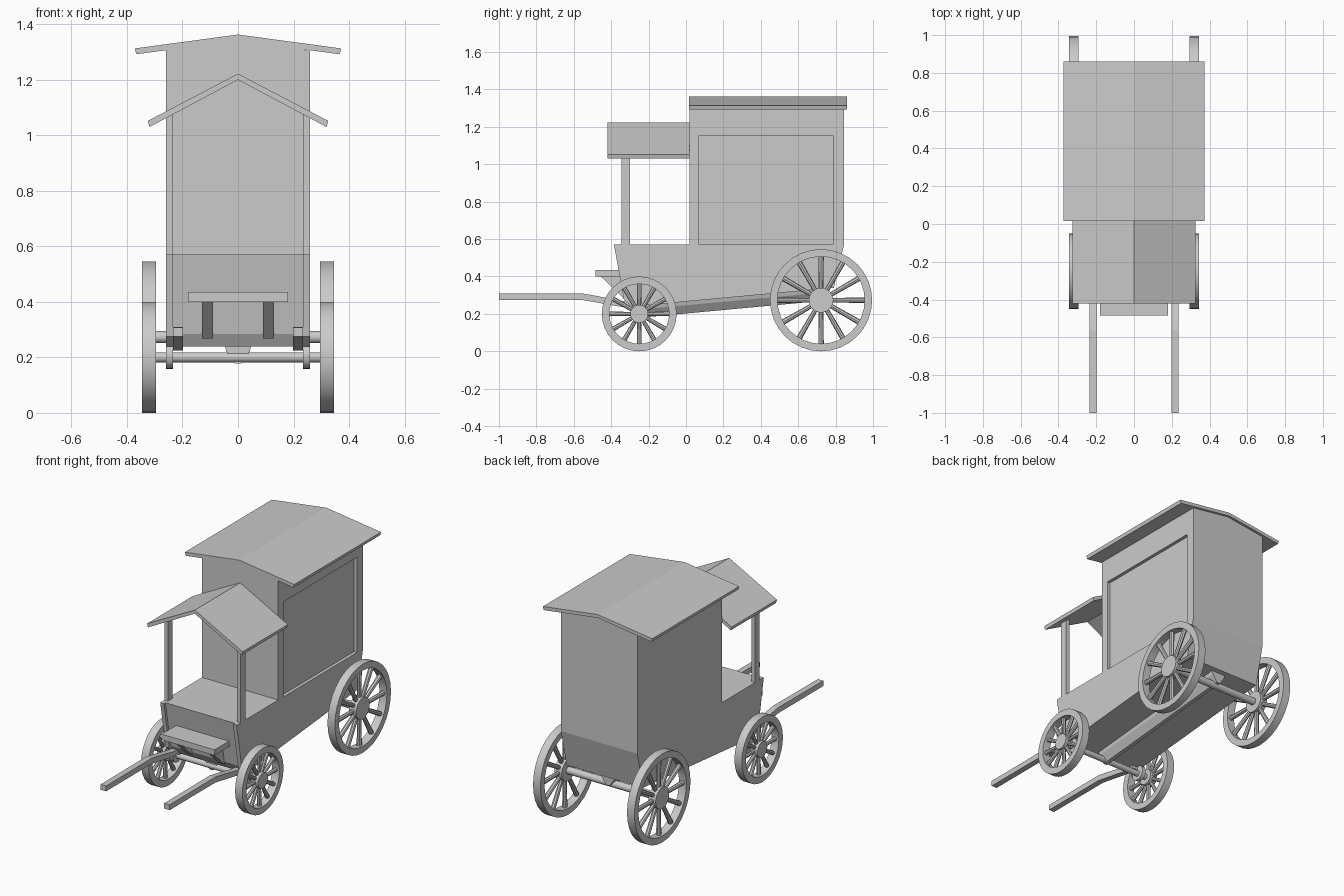
import bpy, bmesh, math
from mathutils import Matrix, Vector

cube = bpy.data.objects.get("Cube")
if cube:
    bpy.data.objects.remove(cube, do_unlink=True)

GREY = (0.6, 0.6, 0.6, 1.0)
mat = bpy.data.materials.new("plain grey")
mat.use_nodes = True
mat.diffuse_color = GREY
mat.node_tree.nodes["Principled BSDF"].inputs["Base Color"].default_value = GREY


def finish(name, bm, smooth=False):
    bmesh.ops.recalc_face_normals(bm, faces=bm.faces)
    mesh = bpy.data.meshes.new(name)
    bm.to_mesh(mesh)
    bm.free()
    mesh.materials.append(mat)
    obj = bpy.data.objects.new(name, mesh)
    bpy.context.collection.objects.link(obj)
    if smooth:
        bpy.ops.object.select_all(action='DESELECT')
        obj.select_set(True)
        bpy.context.view_layer.objects.active = obj
        bpy.ops.object.shade_smooth_by_angle(angle=math.radians(35))
    return obj


def prism(name, profile, a, b, axis='x'):
    """Extrude a (y, z) profile along x, or an (x, z) profile along y."""
    bm = bmesh.new()

    def place(p, t):
        return (t, p[0], p[1]) if axis == 'x' else (p[0], t, p[1])
    face = bm.faces.new([bm.verts.new(place(p, a)) for p in profile])
    out = bmesh.ops.extrude_face_region(bm, geom=[face])
    new = [v for v in out['geom'] if isinstance(v, bmesh.types.BMVert)]
    step = Vector((b - a, 0, 0)) if axis == 'x' else Vector((0, b - a, 0))
    bmesh.ops.translate(bm, vec=step, verts=new)
    return finish(name, bm)


def box(name, x, y, z):
    return prism(name, [(y[0], z[0]), (y[1], z[0]), (y[1], z[1]), (y[0], z[1])], *x)


def add_rod(bm, x0, x1, y, z, r, segs=24):
    m = Matrix.Translation(((x0 + x1) / 2, y, z)) @ Matrix.Rotation(math.pi / 2, 4, 'Y')
    bmesh.ops.create_cone(bm, cap_ends=True, segments=segs, radius1=r, radius2=r,
                          depth=abs(x1 - x0), matrix=m)


def rod(name, *args):
    bm = bmesh.new()
    add_rod(bm, *args)
    return finish(name, bm, True)


def wheel(name, side, y, r, rim, hub, spoke):
    bm = bmesh.new()
    x0, x1, xc = 0.295 * side, 0.345 * side, 0.32 * side
    # Rim
    ring = [bm.verts.new((x, y, r + d)) for x, d in
            ((x0, r - rim), (x1, r - rim), (x1, r), (x0, r))]
    edges = [bm.edges.new((ring[i], ring[(i + 1) % 4])) for i in range(4)]
    bmesh.ops.spin(bm, geom=ring + edges, cent=(0, y, r), axis=(1, 0, 0),
                   angle=math.tau, steps=32, use_merge=True)
    bmesh.ops.remove_doubles(bm, verts=bm.verts, dist=0.0001)
    # Hub and tapered spokes
    add_rod(bm, x0, x1, y, r, hub)
    length = r - rim * 0.7
    for i in range(12):
        m = (Matrix.Translation((xc, y, r)) @ Matrix.Rotation(math.tau * i / 12, 4, 'X')
             @ Matrix.Translation((0, 0, length / 2)))
        bmesh.ops.create_cone(bm, cap_ends=True, segments=8, radius1=spoke * 0.75,
                              radius2=spoke, depth=length, matrix=m)
    return finish(name, bm, True)


def gable_roof(name, half, ridge, eave, thick, y0, y1):
    inner = half - 0.006
    prism(name, [(-half, eave), (0, ridge), (half, eave), (inner, eave - thick),
                 (0, ridge - thick), (-inner, eave - thick)], y0, y1, 'y')


# Lower body: core, with side boards standing proud at the front
lower = [(0.845, 0.57), (0.79, 0.339), (-0.29, 0.239)]
prism("lower_body", lower + [(-0.318, 0.285), (-0.37, 0.57)], -0.235, 0.235)
for side, label in ((1, "left"), (-1, "right")):
    prism(label + "_side_board", lower + [(-0.332, 0.275), (-0.385, 0.57)],
          0.235 * side, 0.26 * side)

# Cabin with a recessed panel on its left side
prism("cabin", [(-0.26, 0.57), (0.24, 0.57), (0.24, 1.31), (0, 1.35), (-0.26, 1.308)],
      0.02, 0.845, 'y')
prism("left_panel_frame", [(0.02, 0.57), (0.07, 0.57), (0.07, 1.155), (0.785, 1.155),
                           (0.785, 0.57), (0.845, 0.57), (0.845, 1.308), (0.02, 1.308)],
      0.24, 0.26)

# Roofs
gable_roof("cabin_roof", 0.372, 1.363, 1.313, 0.021, 0.015, 0.86)
gable_roof("driver_roof", 0.325, 1.222, 1.052, 0.022, -0.42, 0.02)

# Footboard
box("footboard", (-0.18, 0.18), (-0.485, -0.335), (0.40, 0.435))

# Keel beam, sheared to follow the rising floor
keel = prism("keel_beam", [(-0.05, 0.25), (0.05, 0.25), (0.042, 0.222), (0.012, 0.178),
                           (-0.012, 0.178), (-0.042, 0.222)], -0.26, 0.76, 'y')
for v in keel.data.vertices:
    v.co.z += (v.co.y + 0.26) * 0.0926

# Axles
rod("front_axle", -0.33, 0.33, -0.25, 0.2, 0.018)
rod("rear_axle", -0.33, 0.33, 0.722, 0.273, 0.022)

# Paired parts
shaft = [(-1, 0.275), (-0.56, 0.275), (-0.5, 0.265), (-0.36, 0.24), (-0.25, 0.225),
         (-0.25, 0.258), (-0.36, 0.272), (-0.5, 0.3), (-0.56, 0.31), (-1, 0.308)]
for side, label in ((1, "left"), (-1, "right")):
    box(label + "_roof_post", (0.235 * side, 0.26 * side), (-0.345, -0.30), (0.57, 1.085))
    prism(label + "_footboard_bracket", [(-0.455, 0.40), (-0.33, 0.40), (-0.318, 0.268)],
          0.09 * side, 0.13 * side)
    prism(label + "_pulling_shaft", shaft, 0.198 * side, 0.235 * side)
    rod(label + "_axle_collar", 0.235 * side, 0.26 * side, -0.25, 0.205, 0.046)
    wheel(label + "_front_wheel", side, -0.25, 0.2, 0.04, 0.048, 0.013)
    wheel(label + "_rear_wheel", side, 0.722, 0.273, 0.04, 0.066, 0.015)
